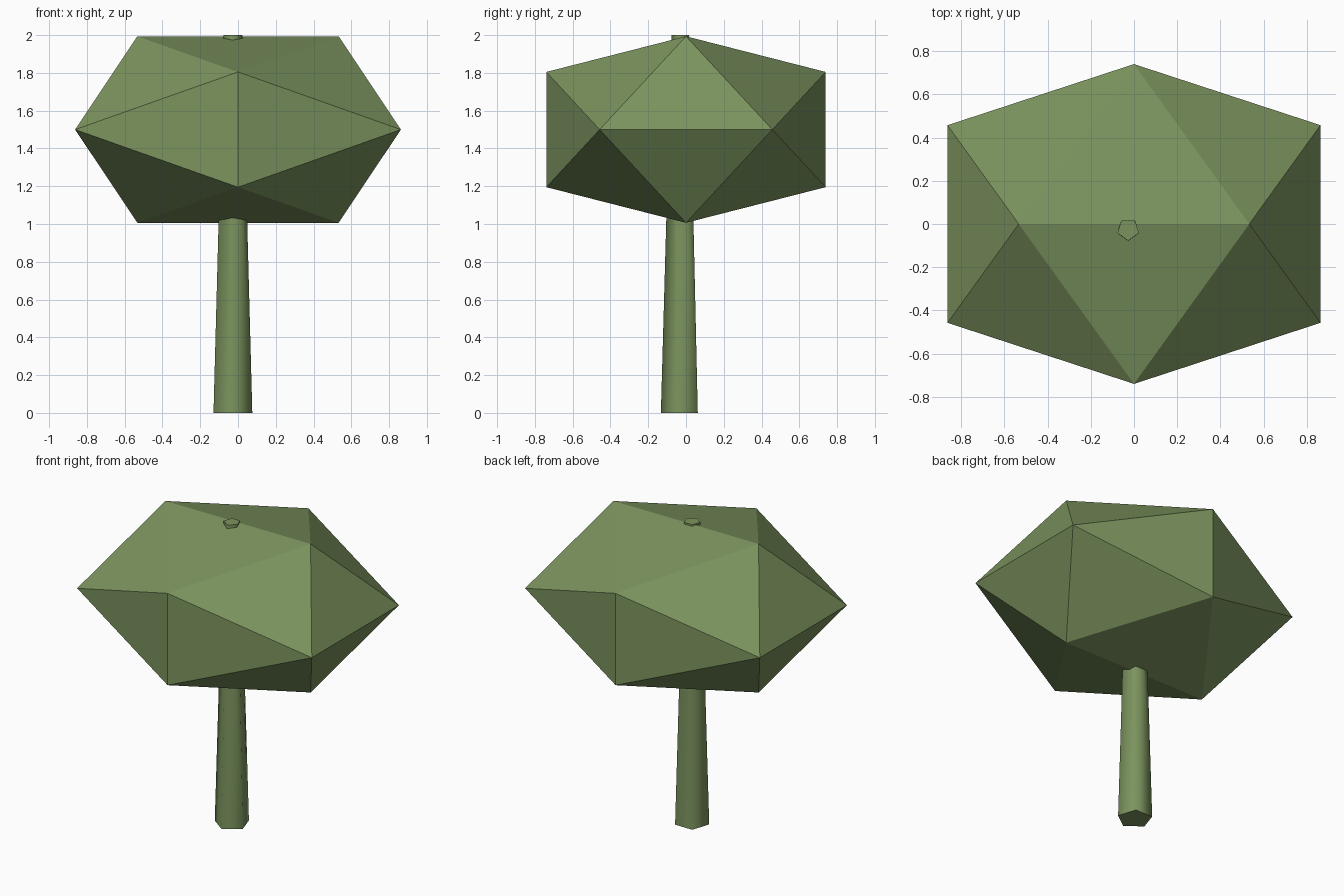
import bpy
import bmesh
from math import pi, sqrt
from mathutils import Vector, Matrix

cube = bpy.data.objects.get("Cube")
if cube:
    bpy.data.objects.remove(cube, do_unlink=True)

# One leaf green for the whole tree
GREEN = (0.20, 0.295, 0.112, 1.0)
green = bpy.data.materials.new("leaf_green")
green.use_nodes = True
green.diffuse_color = GREEN
bsdf = green.node_tree.nodes["Principled BSDF"]
bsdf.inputs["Base Color"].default_value = GREEN
bsdf.inputs["Roughness"].default_value = 0.9


def add_object(name, bm):
    bmesh.ops.recalc_face_normals(bm, faces=bm.faces)
    mesh = bpy.data.meshes.new(name)
    bm.to_mesh(mesh)
    bm.free()
    mesh.materials.append(green)
    obj = bpy.data.objects.new(name, mesh)
    bpy.context.collection.objects.link(obj)
    return obj


# Foliage: stretched icosahedron from three golden rectangles
phi = (1 + sqrt(5)) / 2
scale = Vector((0.533, 0.457, 0.305))
bm = bmesh.new()
for a in (-1, 1):
    for b in (-phi, phi):
        for corner in ((b, a, 0), (0, b, a), (a, 0, b)):
            bm.verts.new(Vector(corner) * scale)
bmesh.ops.convex_hull(bm, input=bm.verts)
foliage = add_object("foliage", bm)
foliage.location.z = 1.5

# Trunk: tapered five-sided post, smooth sides and flat caps
bm = bmesh.new()
bmesh.ops.create_cone(bm, cap_ends=True, segments=5, radius1=0.108, radius2=0.052, depth=2)
point = max(bm.verts, key=lambda v: v.co.xy.length).co
turn = Vector((0, -1)).angle_signed(point.xy)
bm.transform(Matrix.Rotation(turn, 4, "Z"))
for face in bm.faces:
    face.smooth = len(face.verts) == 4
trunk = add_object("trunk", bm)
trunk.location = (-0.027, -0.025, 1)
